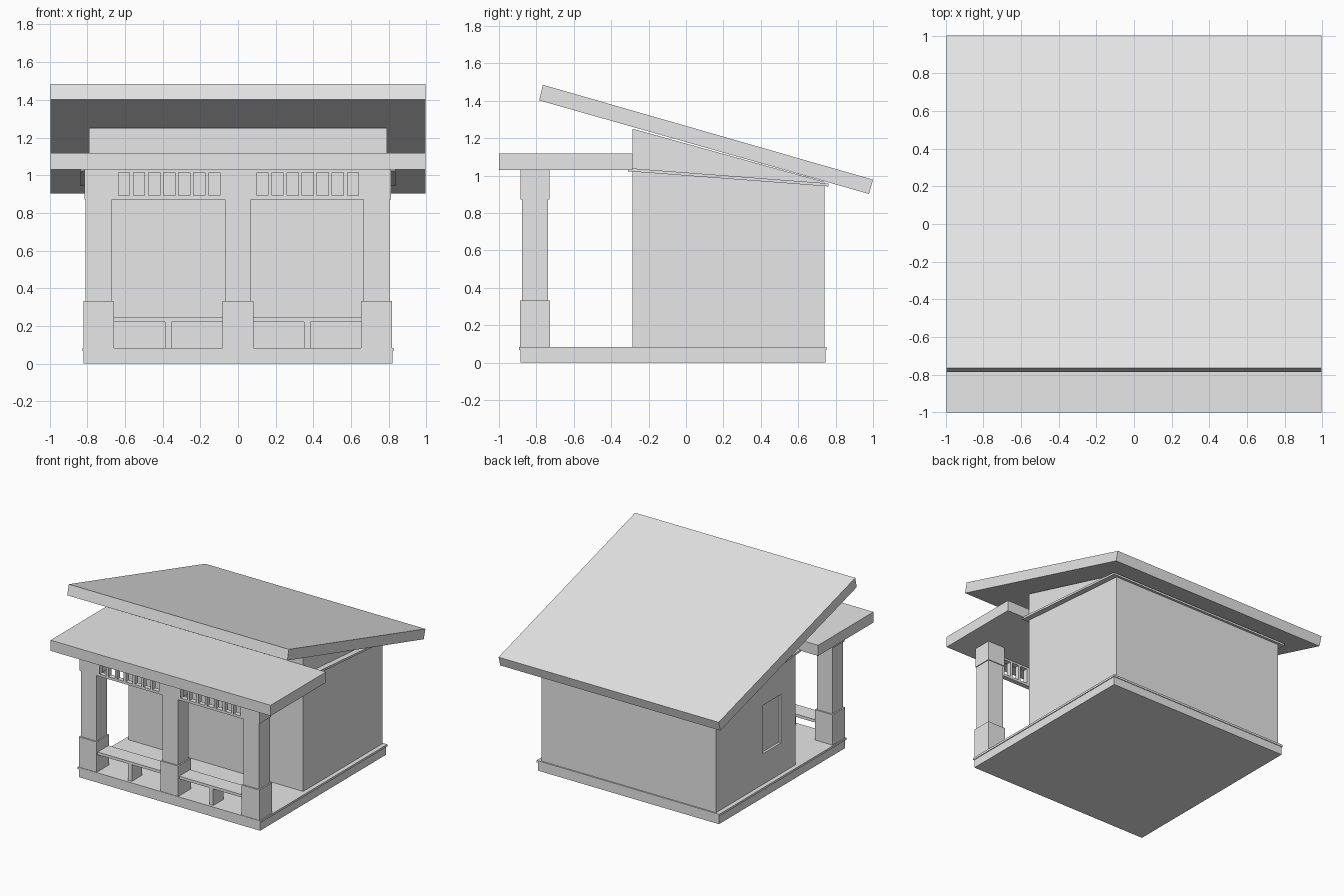
import bpy
import bmesh

if "Cube" in bpy.data.objects:
    bpy.data.objects.remove(bpy.data.objects["Cube"], do_unlink=True)

# Single pale plaster colour
plaster = bpy.data.materials.new("pale_grey")
plaster.use_nodes = True
grey = (0.8, 0.8, 0.8, 1)
plaster.diffuse_color = grey
plaster.node_tree.nodes["Principled BSDF"].inputs["Base Color"].default_value = grey


def prism(name, profile, x0, x1):
    """Extrude a side profile of (y, z) points from x0 to x1."""
    bm = bmesh.new()
    face = bm.faces.new([bm.verts.new((x0, y, z)) for y, z in profile])
    out = bmesh.ops.extrude_face_region(bm, geom=[face])
    moved = [v for v in out["geom"] if isinstance(v, bmesh.types.BMVert)]
    bmesh.ops.translate(bm, verts=moved, vec=(x1 - x0, 0, 0))
    bmesh.ops.recalc_face_normals(bm, faces=bm.faces)
    mesh = bpy.data.meshes.new(name)
    bm.to_mesh(mesh)
    bm.free()
    mesh.materials.append(plaster)
    obj = bpy.data.objects.new(name, mesh)
    bpy.context.scene.collection.objects.link(obj)
    return obj


def box(name, x0, x1, y0, y1, z0, z1):
    return prism(name, [(y0, z0), (y1, z0), (y1, z1), (y0, z1)], x0, x1)


def mix(a, b, t):
    return tuple(p + (q - p) * t for p, q in zip(a, b))


# Floor slab with a thin projecting lip
box("floor_base", -0.82, 0.82, -0.885, 0.745, 0, 0.067)
box("floor_lip", -0.826, 0.826, -0.892, 0.75, 0.067, 0.084)

# House body with sloped top
body = prism("house_body", [(-0.285, 0.084), (0.74, 0.084), (0.74, 0.966), (-0.285, 1.25)],
             -0.79, 0.79)

# Shallow window recess in the right-hand wall
cutter = box("window_cutter", -0.85, -0.77, -0.10, 0.13, 0.335, 0.73)
cutter.hide_render = True
cut = body.modifiers.new("window_recess", "BOOLEAN")
cut.operation = "DIFFERENCE"
cut.solver = "EXACT"
cut.object = cutter
bpy.context.view_layer.objects.active = body
bpy.ops.object.modifier_apply(modifier=cut.name)
bpy.data.objects.remove(cutter, do_unlink=True)

# Sloping ceiling slab that shows as a ledge around the walls
prism("ceiling_slab", [(-0.31, 1.023), (0.762, 0.942), (0.762, 0.958), (-0.31, 1.04)],
      -0.836, 0.836)

# Main roof, two stacked layers
front_low, front_top = (-0.785, 1.402), (-0.765, 1.485)
back_low, back_top = (0.978, 0.902), (1.0, 0.978)
front_mid, back_mid = mix(front_low, front_top, 0.5), mix(back_low, back_top, 0.5)
prism("roof_lower_layer", [front_low, back_low, back_mid, front_mid], -0.996, 0.996)
prism("roof_upper_layer", [front_mid, back_mid, back_top, front_top], -0.996, 0.996)

# Flat porch roof, two stacked layers
box("porch_roof_lower", -0.996, 0.996, -1, -0.285, 1.03, 1.073)
box("porch_roof_upper", -0.996, 0.996, -1, -0.285, 1.073, 1.117)

# Porch columns: pedestal, shaft and cap
col_y = -0.807
for side, cx in (("right", -0.738), ("middle", 0), ("left", 0.735)):
    for part, half, z0, z1 in (("pedestal", 0.081, 0.084, 0.332),
                               ("shaft", 0.07, 0.332, 0.872),
                               ("cap", 0.077, 0.872, 1.03)):
        box(f"{side}_column_{part}", cx - half, cx + half,
            col_y - half, col_y + half, z0, z1)

# Slotted frieze between the columns
fy0, fy1 = -0.884, -0.845
slots = 7
pitch = 0.08
bar = 0.02
for side, start, left, right in (("right", -0.635, -0.662, -0.077),
                                 ("left", 0.1, 0.077, 0.658)):
    box(f"{side}_frieze_top_rail", left, right, fy0, fy1, 1.015, 1.03)
    box(f"{side}_frieze_bottom_rail", left, right, fy0, fy1, 0.872, 0.892)
    for i in range(slots + 1):
        x0 = left if i == 0 else start + i * pitch - bar
        x1 = right if i == slots else start + i * pitch
        box(f"{side}_frieze_bar_{i}", x0, x1, fy0, fy1, 0.892, 1.015)

# Benches between the column pedestals
for side, left, right, leg in (("right", -0.657, -0.083, -0.37),
                               ("left", 0.081, 0.654, 0.367)):
    box(f"{side}_bench_seat", left, right, -0.875, -0.735, 0.222, 0.245)
    box(f"{side}_bench_leg", leg - 0.018, leg + 0.018, -0.87, -0.74, 0.084, 0.222)
